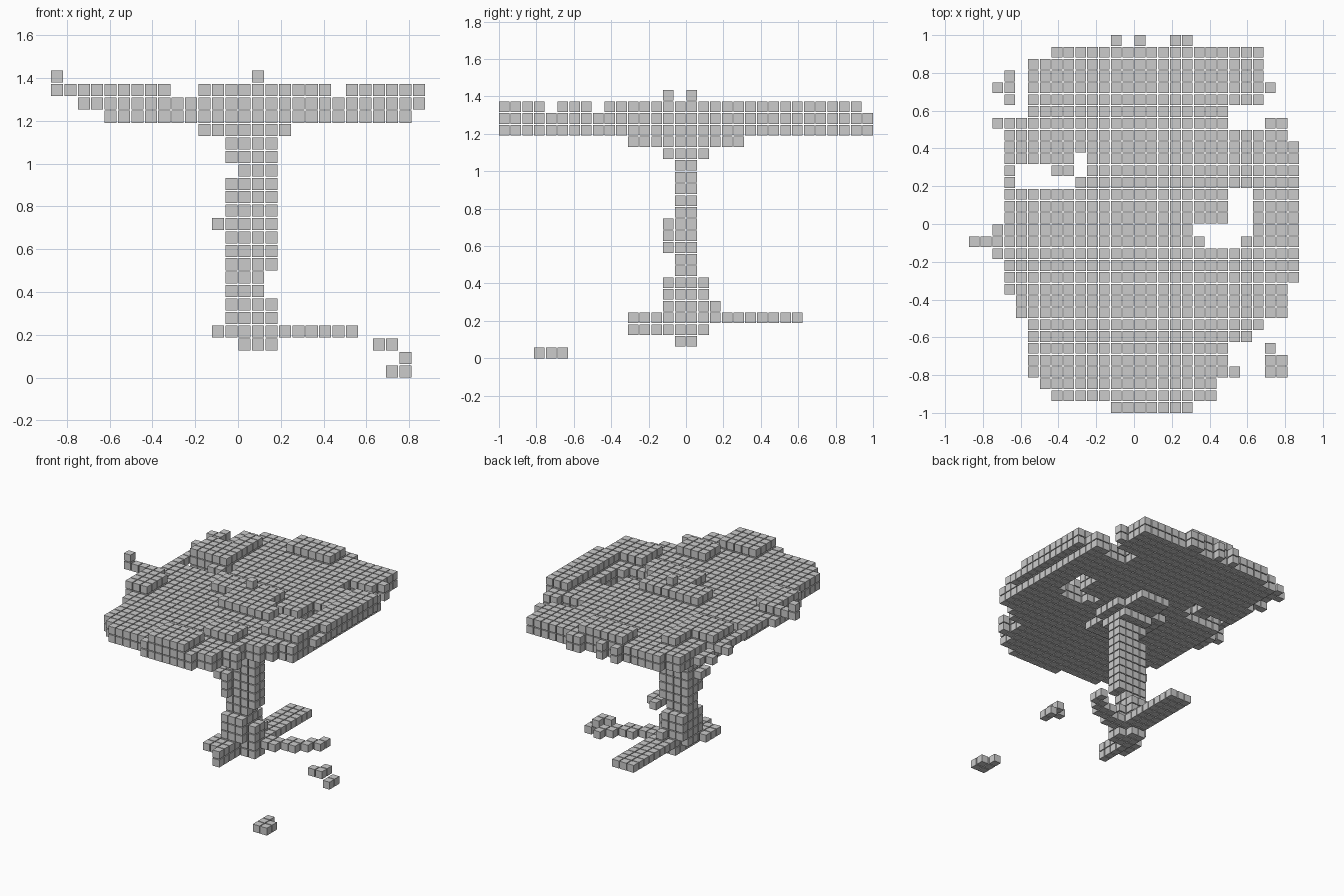
import bpy
import bmesh
from mathutils import Matrix, Vector

if "Cube" in bpy.data.objects:
    bpy.data.objects.remove(bpy.data.objects["Cube"], do_unlink=True)

PITCH = 2 / 31.9
SIZE = PITCH * 0.9
ORIGIN = Vector((-13.5 * PITCH, -15.5 * PITCH, SIZE / 2))


def block(cols, rows, layers):
    """Set of grid cells in an inclusive box; a single number is one cell thick."""
    def span(value):
        first, last = value if isinstance(value, tuple) else (value, value)
        return range(first, last + 1)
    return {(c, r, l) for c in span(cols) for r in span(rows) for l in span(layers)}


def voxels(name, cells):
    """One mesh of slightly separated cubes, one per cell."""
    bm = bmesh.new()
    for cell in sorted(cells):
        place = Matrix.Translation(ORIGIN + Vector(cell) * PITCH)
        bmesh.ops.create_cube(bm, size=SIZE, matrix=place)
    mesh = bpy.data.meshes.new(name)
    bm.to_mesh(mesh)
    bm.free()
    obj = bpy.data.objects.new(name, mesh)
    bpy.context.collection.objects.link(obj)
    return obj


# Named layers of the grid
ROOT_LOW, ROOT_TOP = 2, 3
COLLAR, UNDERSIDE, CROWN, RIDGE, TIP = 18, 19, 20, 21, 22

# Canopy outline: row range, then column range
outline = [
    (0, (12, 18)), (1, (7, 20)), (2, (6, 20)), (3, (5, 22)),
    ((4, 5), (5, 21)), (6, (5, 23)), (7, (5, 24)), ((8, 9), (4, 26)),
    (10, (3, 26)), ((11, 12), (3, 27)), (13, (4, 27)), ((14, 22), (3, 27)),
    (23, (3, 26)), (24, (2, 21)), (25, (5, 21)), ((26, 29), (5, 24)),
    (30, (7, 24)),
]
canopy = set()
for rows, cols in outline:
    canopy |= block(cols, rows, (UNDERSIDE, CROWN))

# Stray leaves along the edge
for cols, rows in [((25, 26), 24), (25, 27), (3, (26, 28)), (2, 27), (2, (13, 15)),
                   (12, 31), (14, 31), ((17, 18), 31)]:
    canopy |= block(cols, rows, (UNDERSIDE, CROWN))

# The underside is narrower than the crown
canopy = {(c, r, l) for c, r, l in canopy if l == CROWN or 4 <= c <= 26}

# Raised ridges on the crown
for cols, rows in [((0, 4), 14), ((3, 5), (10, 13)), ((4, 8), (21, 24)), ((7, 8), (25, 27)),
                   ((11, 18), (15, 17)), ((14, 20), (12, 14)), ((22, 26), (9, 12)),
                   ((25, 27), (13, 22)), ((12, 17), (28, 30)), ((13, 17), (0, 3)),
                   ((17, 20), (5, 7))]:
    canopy |= block(cols, rows, RIDGE)
canopy |= block(0, 14, TIP) | block(15, 16, TIP)

# Two openings through the canopy
for cols, rows in [(9, (20, 21)), ((4, 6), 20), ((4, 8), 19),
                   ((22, 23), (16, 18)), ((19, 23), 15), ((20, 22), 14)]:
    canopy -= block(cols, rows, (UNDERSIDE, RIDGE))
voxels("canopy", canopy)

# Trunk with its flare, knots and missing corners
trunk = block((13, 16), (15, 16), (ROOT_TOP, COLLAR))
trunk |= block((14, 16), (15, 16), ROOT_LOW)
trunk |= block((13, 15), (14, 17), (4, 6)) | block(15, 18, 4)
trunk |= block(13, 14, (9, 11)) | block(12, (14, 15), 11)
trunk -= block(16, (15, 16), (6, 7)) | block(13, (15, 16), 15)
voxels("trunk", trunk)

# Collar where the trunk spreads into the canopy
collar = block((13, 16), (14, 17), 17) | block((11, 17), (14, 17), COLLAR)
collar |= block((13, 16), (11, 20), COLLAR)
voxels("trunk_collar", collar - trunk)

# Roots reaching forward, backward and to the left
front_root = block(14, (11, 14), (ROOT_LOW, ROOT_TOP))
front_root |= block((12, 13), (12, 14), ROOT_TOP)
voxels("front_root", front_root)

back_root = block((14, 16), (17, 25), ROOT_TOP) | block((14, 15), 17, ROOT_LOW)
voxels("back_root", back_root)

left_root = set()
for cols, rows in [((17, 18), (16, 17)), ((19, 20), (17, 18)), (21, (18, 19)), (22, (19, 20))]:
    left_root |= block(cols, rows, ROOT_TOP)
voxels("left_root", left_root)

# Root ends that surface away from the trunk
voxels("root_end_upper", block((24, 25), 15, ROOT_LOW) | block(25, 16, ROOT_LOW))
voxels("root_end_lower", block(26, (15, 16), 1))
voxels("root_end_ground", block((25, 26), (3, 4), 0) | block(25, 5, 0))
